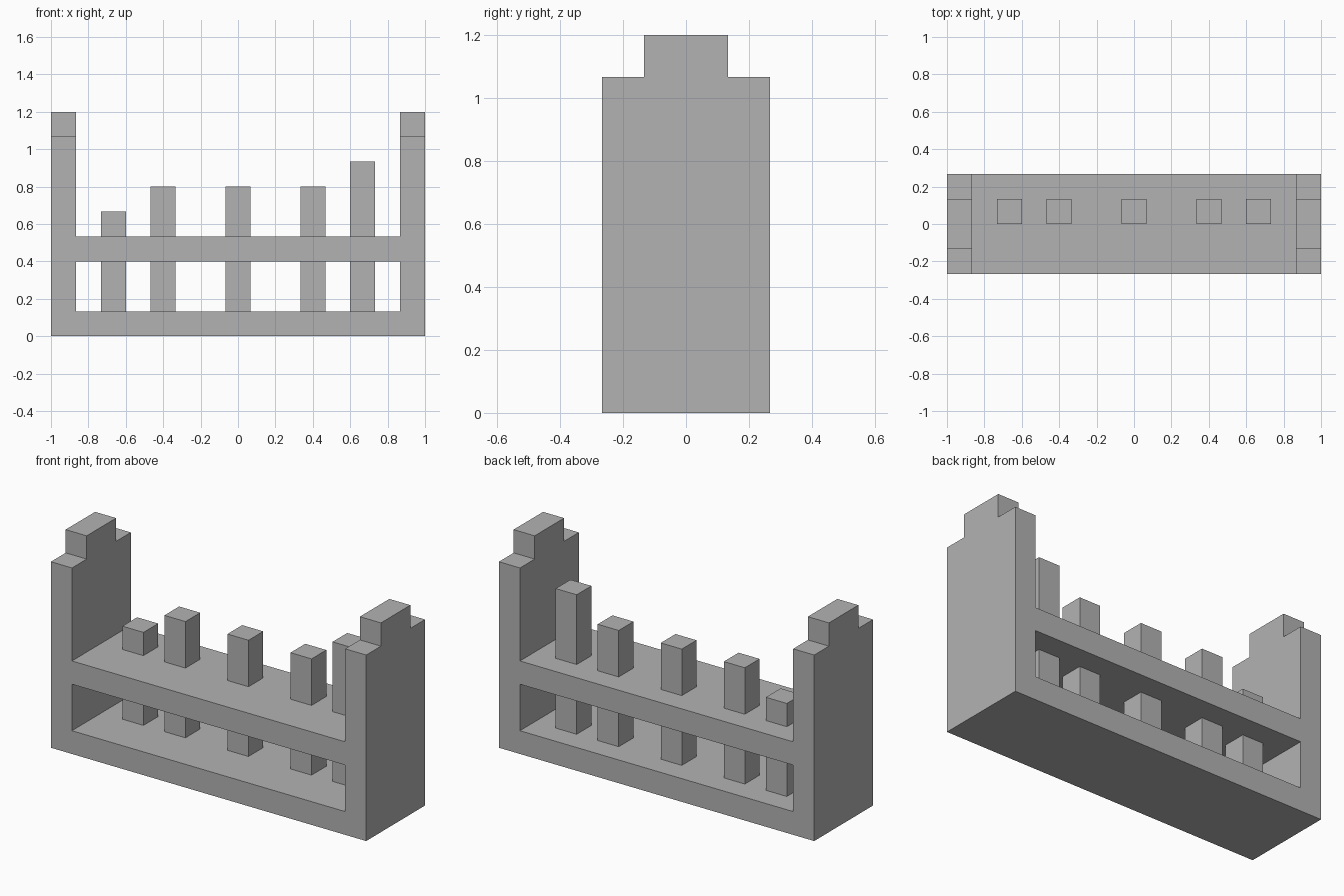
import bpy
import bmesh

cube = bpy.data.objects.get("Cube")
if cube:
    bpy.data.objects.remove(cube, do_unlink=True)

U = 2 / 30  # modelling unit: boards are two units thick

grey = bpy.data.materials.new("plain_grey")
grey.use_nodes = True
colour = (0.45, 0.45, 0.45, 1)
grey.diffuse_color = colour
grey.node_tree.nodes["Principled BSDF"].inputs["Base Color"].default_value = colour


def extrude_profile(name, profile, direction):
    """Extrude a closed flat outline, all given in units."""
    bm = bmesh.new()
    face = bm.faces.new([bm.verts.new([c * U for c in p]) for p in profile])
    result = bmesh.ops.extrude_face_region(bm, geom=[face])
    moved = [g for g in result["geom"] if isinstance(g, bmesh.types.BMVert)]
    bmesh.ops.translate(bm, verts=moved, vec=[c * U for c in direction])
    bmesh.ops.recalc_face_normals(bm, faces=bm.faces)
    mesh = bpy.data.meshes.new(name)
    bm.to_mesh(mesh)
    bm.free()
    mesh.materials.append(grey)
    obj = bpy.data.objects.new(name, mesh)
    bpy.context.collection.objects.link(obj)
    return obj


def box(name, x0, x1, y0, y1, z0, z1):
    base = [(x0, y0, z0), (x1, y0, z0), (x1, y1, z0), (x0, y1, z0)]
    return extrude_profile(name, base, (0, 0, z1 - z0))


# End panels with a raised step in the middle of the top edge
half = [(4, 0), (4, 16), (2, 16), (2, 18)]
outline = half + [(-y, z) for y, z in reversed(half)]
for name, x in (("right_end_panel", -15), ("left_end_panel", 13)):
    extrude_profile(name, [(x, y, z) for y, z in outline], (2, 0, 0))

# Base board and shelf between the end panels
box("base_board", -13, 13, -4, 4, 0, 2)
box("shelf", -13, 13, -4, 4, 6, 8)

# Square posts, below and above the shelf
for i, (x, top) in enumerate([(-10, 10), (-6, 12), (0, 12), (6, 12), (10, 14)], 1):
    box(f"lower_post_{i}", x - 1, x + 1, 0, 2, 2, 6)
    box(f"upper_post_{i}", x - 1, x + 1, 0, 2, 8, top)
